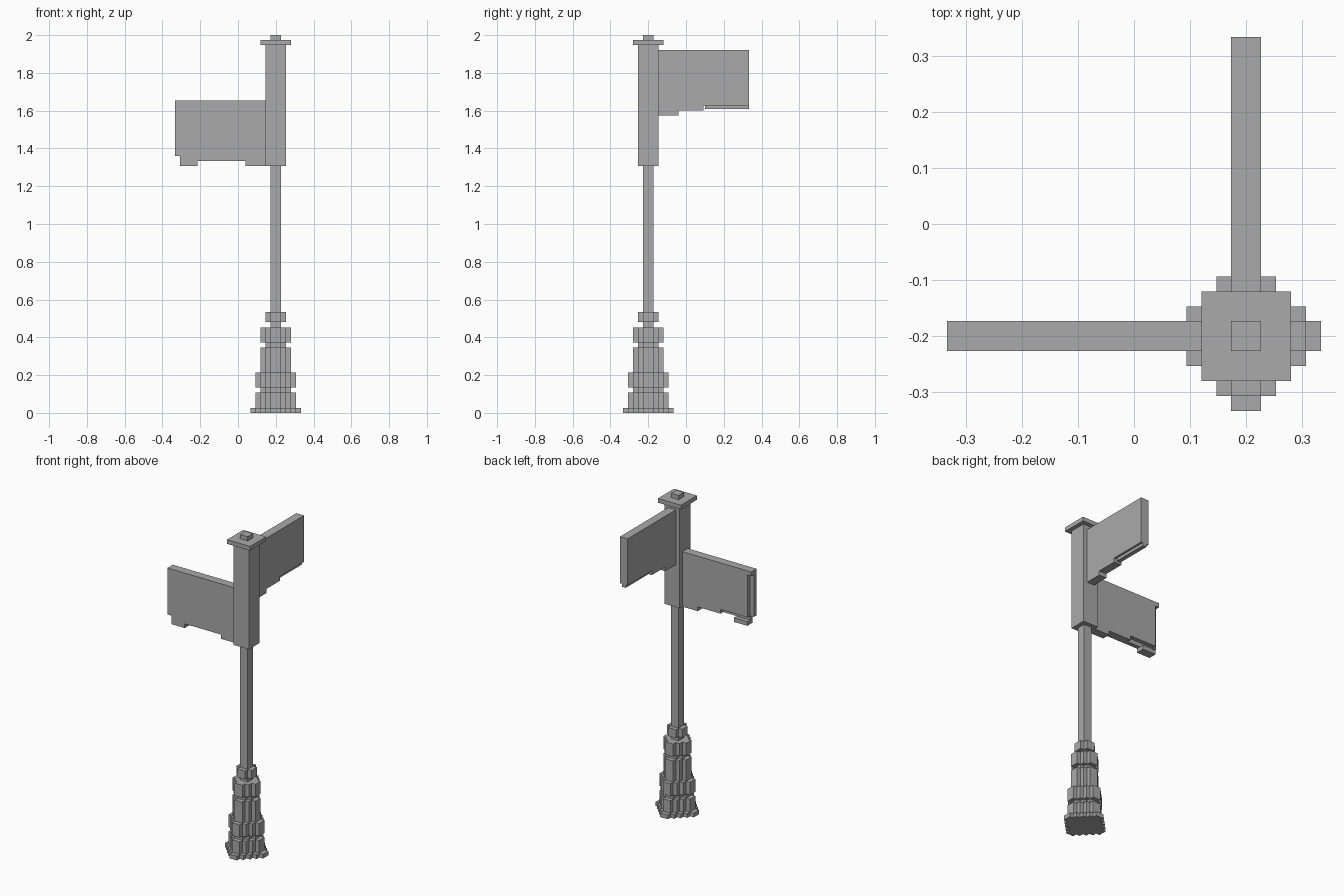
import bpy
import bmesh
from mathutils import Matrix, Vector

if "Cube" in bpy.data.objects:
    bpy.data.objects.remove(bpy.data.objects["Cube"], do_unlink=True)

U = 2 / 75                      # block size; coordinates below count blocks
CENTRE = Vector((0.2, -0.2, 0))  # post axis

grey = bpy.data.materials.new("stone_grey")
grey.use_nodes = True
grey.diffuse_color = (0.4, 0.4, 0.4, 1)
grey.node_tree.nodes["Principled BSDF"].inputs["Base Color"].default_value = (0.4, 0.4, 0.4, 1)


def finish(name, bm):
    mesh = bpy.data.meshes.new(name)
    bmesh.ops.recalc_face_normals(bm, faces=bm.faces)
    bm.to_mesh(mesh)
    bm.free()
    mesh.materials.append(grey)
    obj = bpy.data.objects.new(name, mesh)
    bpy.context.collection.objects.link(obj)
    return obj


def box(bm, x0, x1, y0, y1, z0, z1):
    """Box between block coordinates measured from the post axis."""
    size = Vector((x1 - x0, y1 - y0, z1 - z0)) * U
    mid = Vector((x0 + x1, y0 + y1, z0 + z1)) * U / 2 + CENTRE
    bmesh.ops.create_cube(bm, size=1, matrix=Matrix.LocRotScale(mid, None, size))


def square(name, half, z0, z1):
    bm = bmesh.new()
    box(bm, -half, half, -half, half, z0, z1)
    finish(name, bm)


def stepped_disc(name, n, z0, z1):
    """Extrude a blocky round outline whose steps are one block each."""
    quarter = []
    for i in range(n):
        quarter += [(n - i, i), (n - i, i + 1)]
    pts = []
    for turn in range(4):
        for x, y in quarter:
            for _ in range(turn):
                x, y = -y, x
            pts.append((x, y))
    # drop straight-through corners on the four outer flats
    pts = [p for p in pts if p[0] and p[1]]
    bm = bmesh.new()
    ring = [bm.verts.new(Vector((x, y, z0)) * U + CENTRE) for x, y in pts]
    face = bm.faces.new(ring)
    top = bmesh.ops.extrude_face_region(bm, geom=[face])["geom"]
    bmesh.ops.translate(bm, vec=(0, 0, (z1 - z0) * U),
                        verts=[v for v in top if isinstance(v, bmesh.types.BMVert)])
    finish(name, bm)


# Stepped pedestal
for name, n, z0, z1 in (("base_plate", 5, 0, 1), ("lower_drum", 4, 1, 4),
                        ("lower_neck", 3, 4, 5), ("middle_drum", 4, 5, 8),
                        ("tall_drum", 3, 8, 13), ("upper_neck", 2, 13, 14),
                        ("upper_drum", 3, 14, 17), ("collar", 2, 18, 20)):
    stepped_disc(name, n, z0, z1)

# Pole, head post and cap
square("pole", 1, 17, 49)
square("head_post", 2, 49, 73)
square("cap", 3, 73, 74)
square("finial", 1, 74, 75)

# Lower board, reaching towards -x
bm = bmesh.new()
box(bm, -19, -2, -1, 1, 51, 62)        # panel
box(bm, -20, -19, -1, 1, 61, 62)       # end lip
box(bm, -20, -19, -1, 0, 51, 61)       # thin end strip
box(bm, -12, -2, -1, 1, 50, 51)        # bottom rail
box(bm, -19, -12, -1, 0, 50, 51)       # thin bottom rail
box(bm, -6, -2, -1, 1, 49, 50)         # inner bracket
box(bm, -19, -15.5, -1, 1, 49, 50)     # outer bracket
finish("lower_sign_board", bm)

# Upper board, reaching towards +y
bm = bmesh.new()
box(bm, -1, 1, 2, 20, 61, 72)          # panel
box(bm, -1, 1, 2, 11, 60, 61)          # bottom rail
box(bm, -0.5, 0.5, 11.3, 20, 60.3, 61)  # thin bottom rail
box(bm, -1, 1, 2, 6, 59, 60)           # inner bracket
finish("upper_sign_board", bm)
